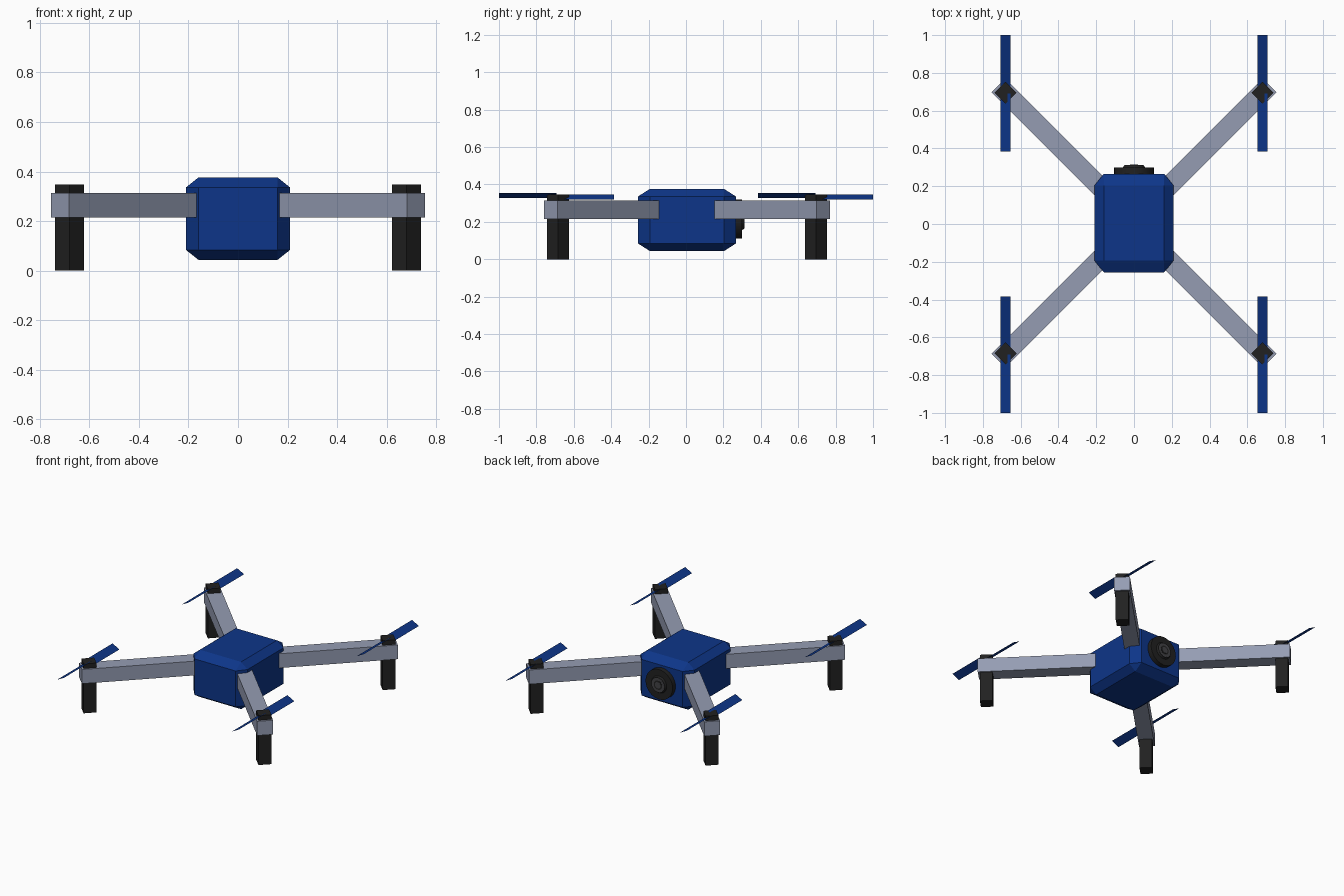
import bpy, bmesh, math
from mathutils import Matrix, Vector

old = bpy.data.objects.get("Cube")
if old:
    bpy.data.objects.remove(old, do_unlink=True)


def material(name, rgb):
    m = bpy.data.materials.new(name)
    m.use_nodes = True
    m.diffuse_color = (*rgb, 1)
    m.node_tree.nodes["Principled BSDF"].inputs["Base Color"].default_value = (*rgb, 1)
    return m


BLUE = material("deep blue", (0.004, 0.036, 0.25))
GREY = material("blue grey", (0.30, 0.335, 0.45))
BLACK = material("soft black", (0.015, 0.015, 0.015))
LENS = material("lens grey", (0.055, 0.055, 0.06))
MID_Y = 0.005  # the frame sits slightly behind the rotor centre


def finish(name, bm, mat):
    bmesh.ops.recalc_face_normals(bm, faces=bm.faces)
    mesh = bpy.data.meshes.new(name)
    bm.to_mesh(mesh)
    bm.free()
    mesh.materials.append(mat)
    obj = bpy.data.objects.new(name, mesh)
    bpy.context.collection.objects.link(obj)
    return obj


def box(name, centre, size, mat, angle=0.0, bevel=0.0):
    """Box chamfered as a unit cube, then scaled, turned about z and placed."""
    bm = bmesh.new()
    bmesh.ops.create_cube(bm, size=1)
    if bevel:
        bmesh.ops.bevel(bm, geom=bm.edges[:], offset=bevel, segments=1, affect='EDGES')
    bm.transform(Matrix.Translation(centre) @ Matrix.Rotation(angle, 4, 'Z')
                 @ Matrix.Diagonal((*size, 1)))
    return finish(name, bm, mat)


def disc(name, r_base, r_tip, y0, y1, mat):
    """Round camera part running along y."""
    bm = bmesh.new()
    bmesh.ops.create_cone(bm, cap_ends=True, segments=32, radius1=r_base,
                          radius2=r_tip, depth=y1 - y0)
    bm.transform(Matrix.Translation((0, (y0 + y1) / 2, 0.215))
                 @ Matrix.Rotation(-math.pi / 2, 4, 'X'))
    obj = finish(name, bm, mat)
    bpy.context.view_layer.objects.active = obj
    bpy.ops.object.select_all(action='DESELECT')
    obj.select_set(True)
    bpy.ops.object.shade_smooth_by_angle(angle=math.radians(35))
    return obj


def blade(name, x, y_root, y_tip, z, tilt):
    """Flat rotor blade: a sheet pitched about its length."""
    bm = bmesh.new()
    half, rise = 0.027, 0.014 * tilt
    corners = [(x - half, y_root, z - rise), (x + half, y_root, z + rise),
               (x + half, y_tip, z + rise), (x - half, y_tip, z - rise)]
    bm.faces.new([bm.verts.new(c) for c in corners])
    obj = finish(name, bm, BLUE)
    if obj.data.polygons[0].normal.z < 0:
        obj.data.flip_normals()
    return obj


# Chamfered hull
box("body", (0, MID_Y, 0.21), (0.42, 0.522, 0.332), BLUE, bevel=0.12)

# Four arms, each with a motor leg and a pair of pitched blades
for sy, end in ((-1, "front"), (1, "back")):
    for sx, side in ((1, "left"), (-1, "right")):
        tag = f"{end}_{side}"
        inner = Vector((sx * 0.118, MID_Y + sy * 0.129, 0.264))
        outer = Vector((sx * 0.718, MID_Y + sy * 0.729, 0.264))
        run = outer - inner
        box(f"{tag}_arm", (inner + outer) / 2, (run.length, 0.103, 0.1), GREY,
            math.atan2(run.y, run.x))
        box(f"{tag}_motor_leg", (sx * 0.68, MID_Y + sy * 0.69, 0.1735),
            (0.083, 0.083, 0.347), BLACK, math.pi / 4)
        hub = sy * 0.692
        blade(f"{tag}_blade_a", sx * 0.68, hub, hub - 0.308, 0.341, 1)
        blade(f"{tag}_blade_b", sx * 0.68, hub, hub + 0.308, 0.333, -1)

# Camera on the back face
disc("camera_housing", 0.105, 0.105, 0.24, 0.299, BLACK)
disc("camera_bezel", 0.065, 0.052, 0.29, 0.311, BLACK)
disc("camera_lens_ring", 0.05, 0.05, 0.305, 0.312, LENS)
disc("camera_lens_gap", 0.032, 0.032, 0.305, 0.3127, BLACK)
disc("camera_lens", 0.026, 0.022, 0.305, 0.314, LENS)
